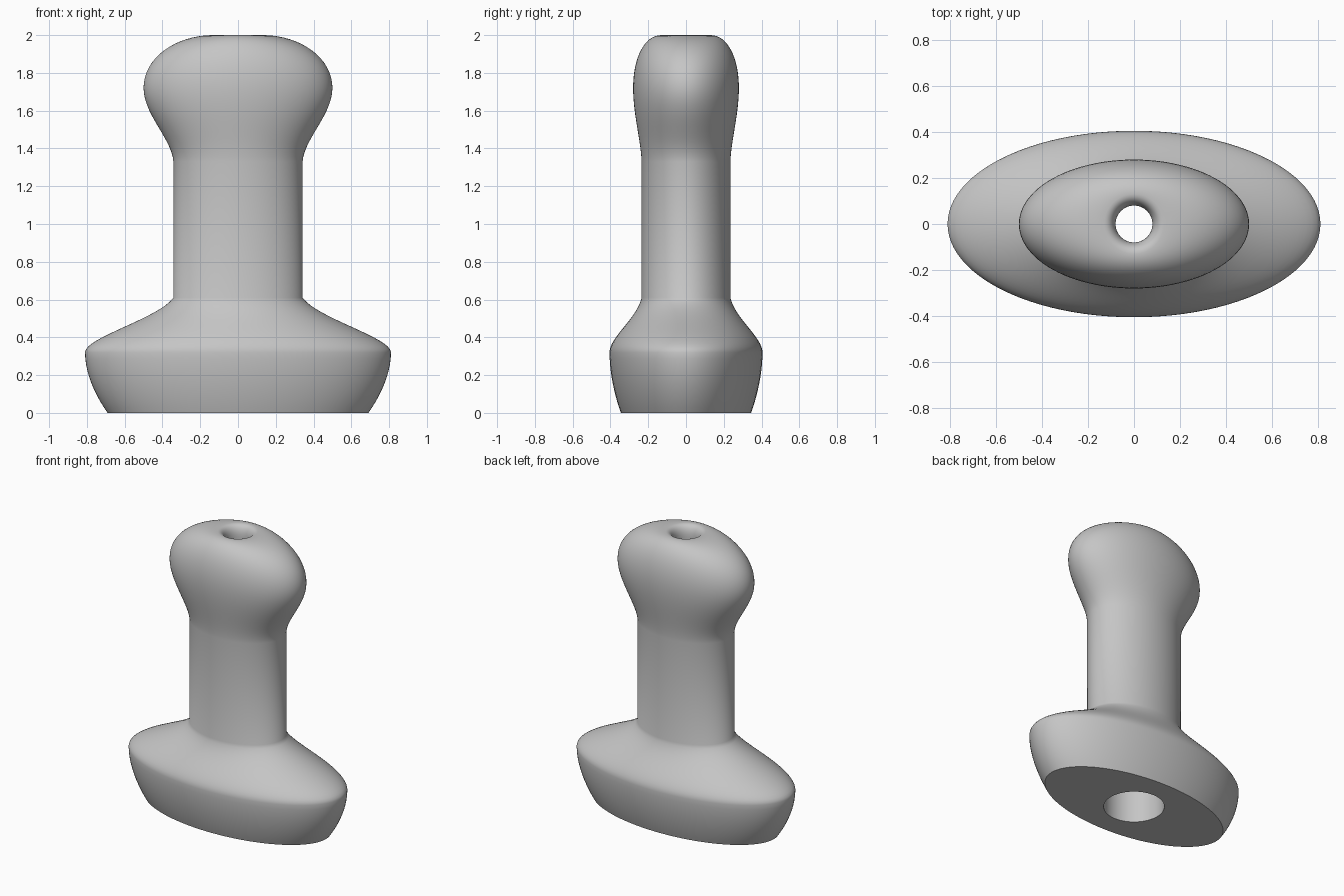
import bpy, bmesh, math
from mathutils import Vector

cube = bpy.data.objects.get("Cube")
if cube:
    bpy.data.objects.remove(cube, do_unlink=True)

SIDES = 96

# Single matte grey
grey = bpy.data.materials.new("matte grey")
grey.use_nodes = True
colour = (0.56, 0.56, 0.56, 1)
grey.diffuse_color = colour
grey.node_tree.nodes["Principled BSDF"].inputs["Base Color"].default_value = colour


def bezier(a, b, c, d, steps):
    """Sample (half width, half depth, height) along a cubic, without its start."""
    a, b, c, d = map(Vector, (a, b, c, d))
    out = []
    for i in range(1, steps + 1):
        t = i / steps
        s = 1 - t
        out.append(a * s**3 + b * 3*s*s*t + c * 3*s*t*t + d * t**3)
    return out


# Key sections: half width, half depth, height
foot = (0.69, 0.345, 0)
belly = (0.81, 0.405, 0.32)
shaft_low = (0.342, 0.235, 0.61)
shaft_high = (0.342, 0.235, 1.33)
head = (0.5, 0.28, 1.72)
rim = (0.13, 0.13, 2)
throat = (0.08, 0.08, 1.92)

sections = [Vector(foot)]
# Flared base and its shoulder
sections += bezier(foot, (0.755, 0.377, 0.09), (0.81, 0.405, 0.21), belly, 10)
sections += bezier(belly, (0.81, 0.405, 0.4), (0.42, 0.26, 0.5), shaft_low, 16)
# Straight shaft and swelling head
sections.append(Vector(shaft_high))
sections += bezier(shaft_high, (0.35, 0.24, 1.45), (0.5, 0.28, 1.58), head, 14)
sections += bezier(head, (0.5, 0.28, 1.88), (0.33, 0.22, 2), rim, 16)
# Rounded opening, narrow throat and wider bore down to the underside
sections += bezier(rim, (0.1, 0.1, 2), (0.08, 0.08, 1.97), throat, 8)
sections += [Vector((r, r, z)) for r, z in ((0.08, 1.7), (0.195, 1.4), (0.195, 0))]

# Skin the sections into one closed surface
bm = bmesh.new()
rings = []
for rx, ry, z in sections:
    rings.append([bm.verts.new((rx * math.cos(a), ry * math.sin(a), z))
                  for a in (2 * math.pi * k / SIDES for k in range(SIDES))])
for i, low in enumerate(rings):
    high = rings[(i + 1) % len(rings)]
    for k in range(SIDES):
        n = (k + 1) % SIDES
        bm.faces.new((low[k], low[n], high[n], high[k]))
bmesh.ops.recalc_face_normals(bm, faces=bm.faces)
mesh = bpy.data.meshes.new("hollow_handle")
bm.to_mesh(mesh)
bm.free()
mesh.materials.append(grey)

handle = bpy.data.objects.new("hollow_handle", mesh)
bpy.context.collection.objects.link(handle)
bpy.ops.object.select_all(action='DESELECT')
handle.select_set(True)
bpy.context.view_layer.objects.active = handle
bpy.ops.object.shade_smooth_by_angle(angle=math.radians(50))
